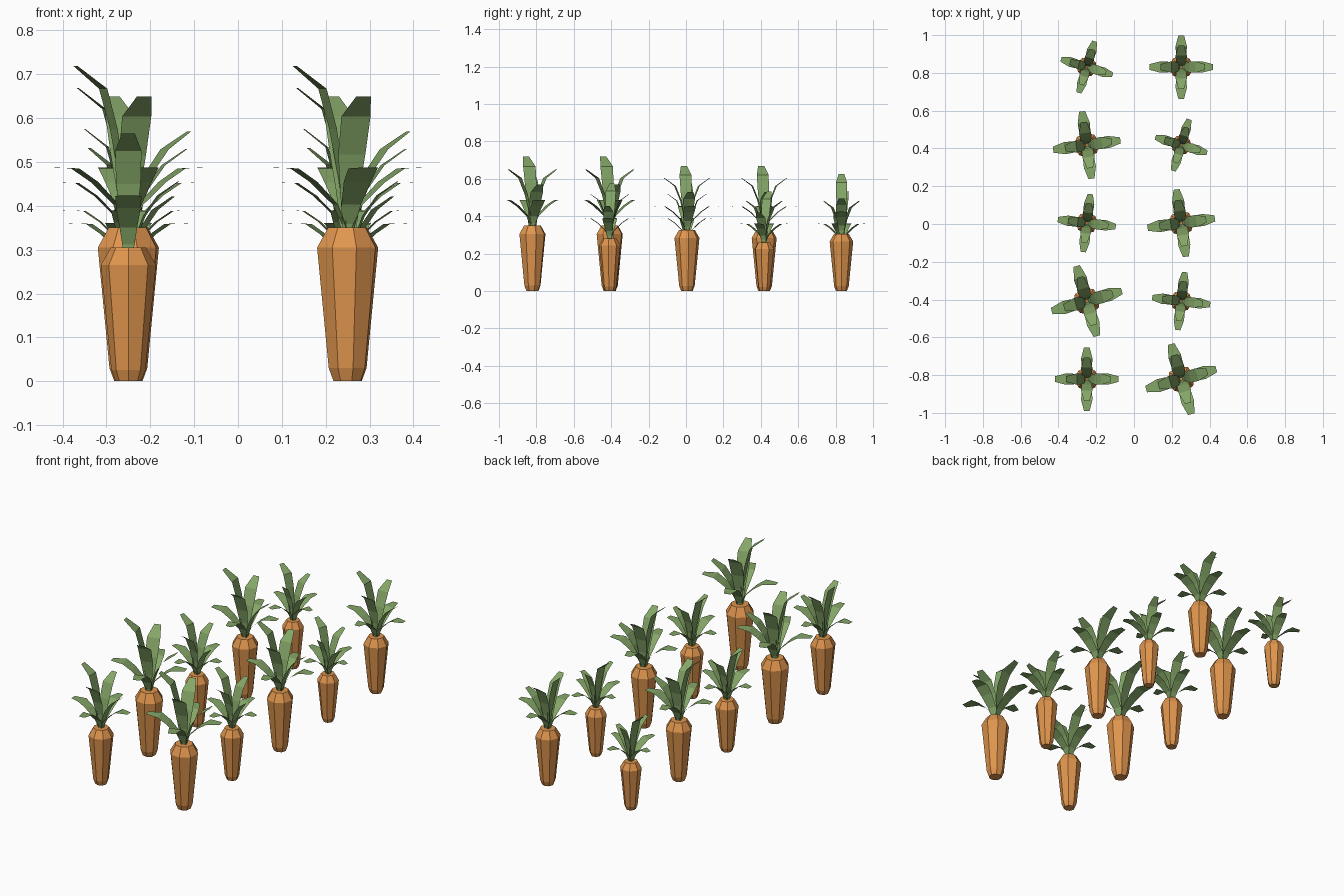
import bpy
import bmesh
from math import radians, cos, sin, pi
from mathutils import Matrix, Vector

cube = bpy.data.objects.get("Cube")
if cube:
    bpy.data.objects.remove(cube, do_unlink=True)


def material(name, rgb):
    mat = bpy.data.materials.new(name)
    mat.use_nodes = True
    mat.diffuse_color = (*rgb, 1)
    mat.node_tree.nodes["Principled BSDF"].inputs["Base Color"].default_value = (*rgb, 1)
    return mat


def finish(bm, name, mat):
    mesh = bpy.data.meshes.new(name)
    bm.to_mesh(mesh)
    bm.free()
    mesh.materials.append(mat)
    return mesh


def root_mesh(profile, sides, mat):
    """Faceted solid of revolution from (radius, height) pairs."""
    bm = bmesh.new()
    rings = [[bm.verts.new((r * cos(2 * pi * i / sides), r * sin(2 * pi * i / sides), z))
              for i in range(sides)] for r, z in profile]
    for low, high in zip(rings, rings[1:]):
        for i in range(sides):
            j = (i + 1) % sides
            bm.faces.new((low[i], low[j], high[j], high[i]))
    bm.faces.new(rings[0][::-1])
    bm.faces.new(rings[-1])
    return finish(bm, "carrot_root", mat)


def add_leaf(bm, path, widths, angle):
    """Bent strip that follows (outward, height) points, turned about z."""
    turn = Matrix.Rotation(radians(angle), 3, 'Z')
    rows = [[bm.verts.new(turn @ Vector((d, side * w, z))) for side in (-1, 1)]
            for (d, z), w in zip(path, widths)]
    for a, b in zip(rows, rows[1:]):
        bm.faces.new((a[0], b[0], b[1], a[1]))


orange = material("carrot_orange", (0.74, 0.30, 0.075))
green = material("leaf_green", (0.23, 0.38, 0.135))

# Carrot root: small bevel at the tip, wide shoulder, sloping crown
root = root_mesh([(0.029, 0), (0.039, 0.026), (0.063, 0.265), (0.04, 0.305)], 8, orange)

# Leaf shapes, from the crown outward
low = [(0.004, 0.3), (0.025, 0.35), (0.07, 0.395), (0.11, 0.422), (0.168, 0.424)]
short = [(0.01, 0.3), (0.02, 0.36), (0.04, 0.41), (0.075, 0.46), (0.125, 0.495)]
middle = [(0.008, 0.3), (0.015, 0.38), (0.03, 0.45), (0.06, 0.525), (0.115, 0.565)]
tall = [(0.006, 0.3), (0.013, 0.4), (0.03, 0.5), (0.052, 0.58), (0.109, 0.625)]
widths = [0.012, 0.02, 0.028, 0.03, 0.015]

# Leaf clump: four spreading leaves and four upright ones
bm = bmesh.new()
for angle, upright in ((0, short), (90, middle), (180, tall), (270, middle)):
    add_leaf(bm, low, widths, angle)
    add_leaf(bm, upright, widths, angle)
leaves = finish(bm, "carrot_leaves", green)

# Two rows of carrots: each size has its own turn
turns = {1.0: 0, 1.15: 16, 0.92: -7, 1.07: 8, 0.85: -17}
rows = {"right": (-0.25, (1.0, 1.15, 0.92, 1.07, 0.85)),
        "left": (0.25, (1.15, 0.92, 1.07, 0.85, 1.0))}
for row, (x, sizes) in rows.items():
    for i, size in enumerate(sizes):
        y = (i - 2) * 0.413 + 0.005
        for part, mesh in (("carrot_root", root), ("carrot_leaves", leaves)):
            obj = bpy.data.objects.new(f"{part}_{row}_{i + 1}", mesh)
            obj.location = (x, y, 0)
            obj.rotation_euler.z = radians(turns[size])
            obj.scale = (size, size, size)
            bpy.context.collection.objects.link(obj)
